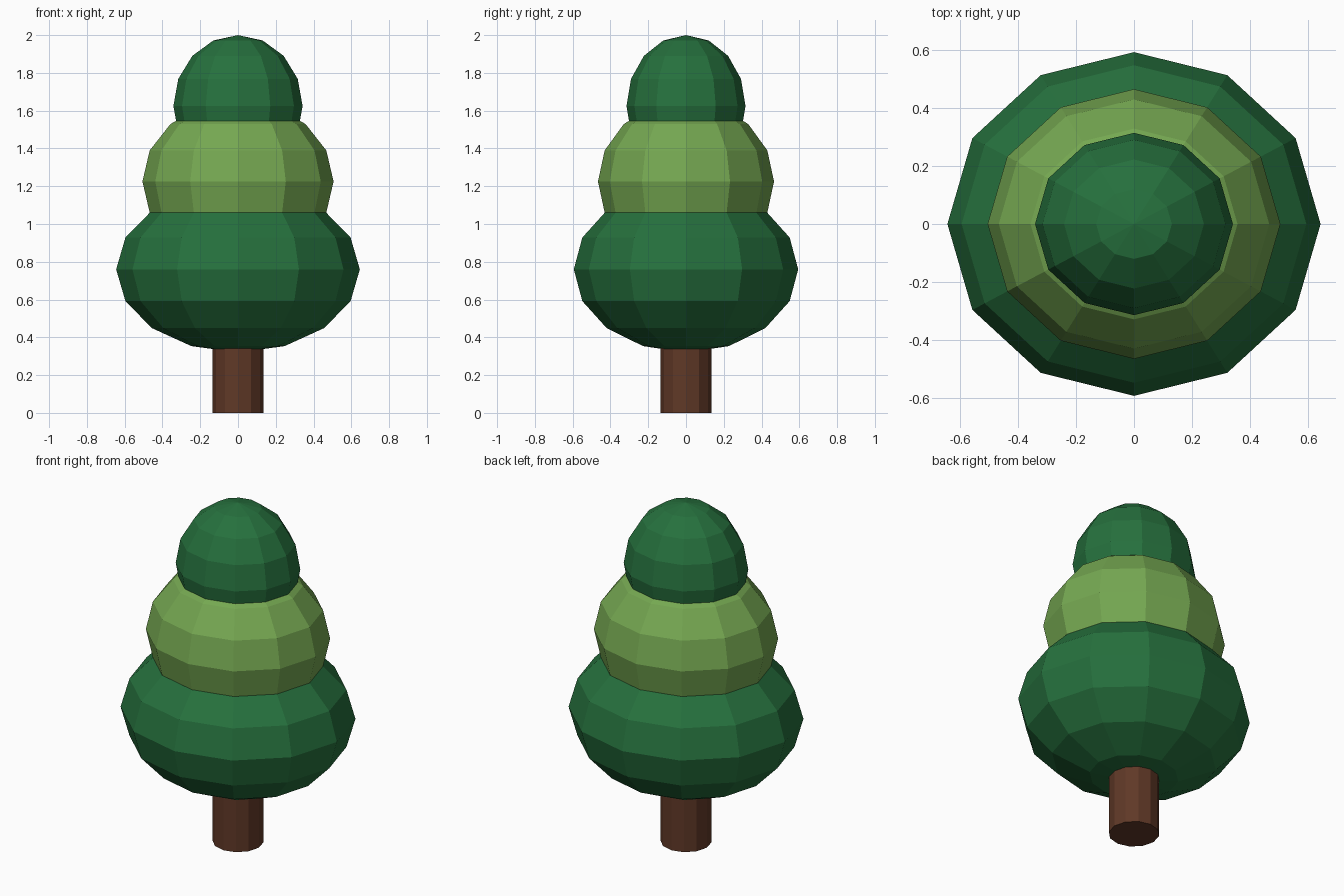
import bpy

if "Cube" in bpy.data.objects:
    bpy.data.objects.remove(bpy.data.objects["Cube"])


def material(name, color):
    m = bpy.data.materials.new(name)
    m.diffuse_color = (*color, 1.0)
    m.use_nodes = True
    m.node_tree.nodes["Principled BSDF"].inputs["Base Color"].default_value = m.diffuse_color
    return m


dark_green = material("dark green", (0.019, 0.163, 0.047))
light_green = material("light green", (0.178, 0.390, 0.083))
brown = material("bark brown", (0.117, 0.040, 0.020))


def finish(name, mat):
    obj = bpy.context.object
    obj.name = name
    obj.data.materials.append(mat)
    bpy.ops.object.transform_apply(location=False, rotation=False, scale=True)
    bpy.ops.object.shade_flat()


# Trunk: twelve-sided cylinder reaching into the lowest foliage
TRUNK_H = 0.5
bpy.ops.mesh.primitive_cylinder_add(vertices=12, radius=0.136, depth=TRUNK_H,
                                    location=(0, 0, TRUNK_H / 2))
finish("trunk", brown)

# Foliage: three overlapping low-poly ellipsoids (x radius, y radius, z radius)
for name, z, size, mat in (
    ("lower_foliage", 0.76, (0.645, 0.594, 0.44), dark_green),
    ("middle_foliage", 1.225, (0.506, 0.466, 0.43), light_green),
    ("top_foliage", 1.625, (0.342, 0.315, 0.375), dark_green),
):
    bpy.ops.mesh.primitive_uv_sphere_add(segments=12, ring_count=8, radius=1,
                                         location=(0, 0, z), scale=size)
    finish(name, mat)
